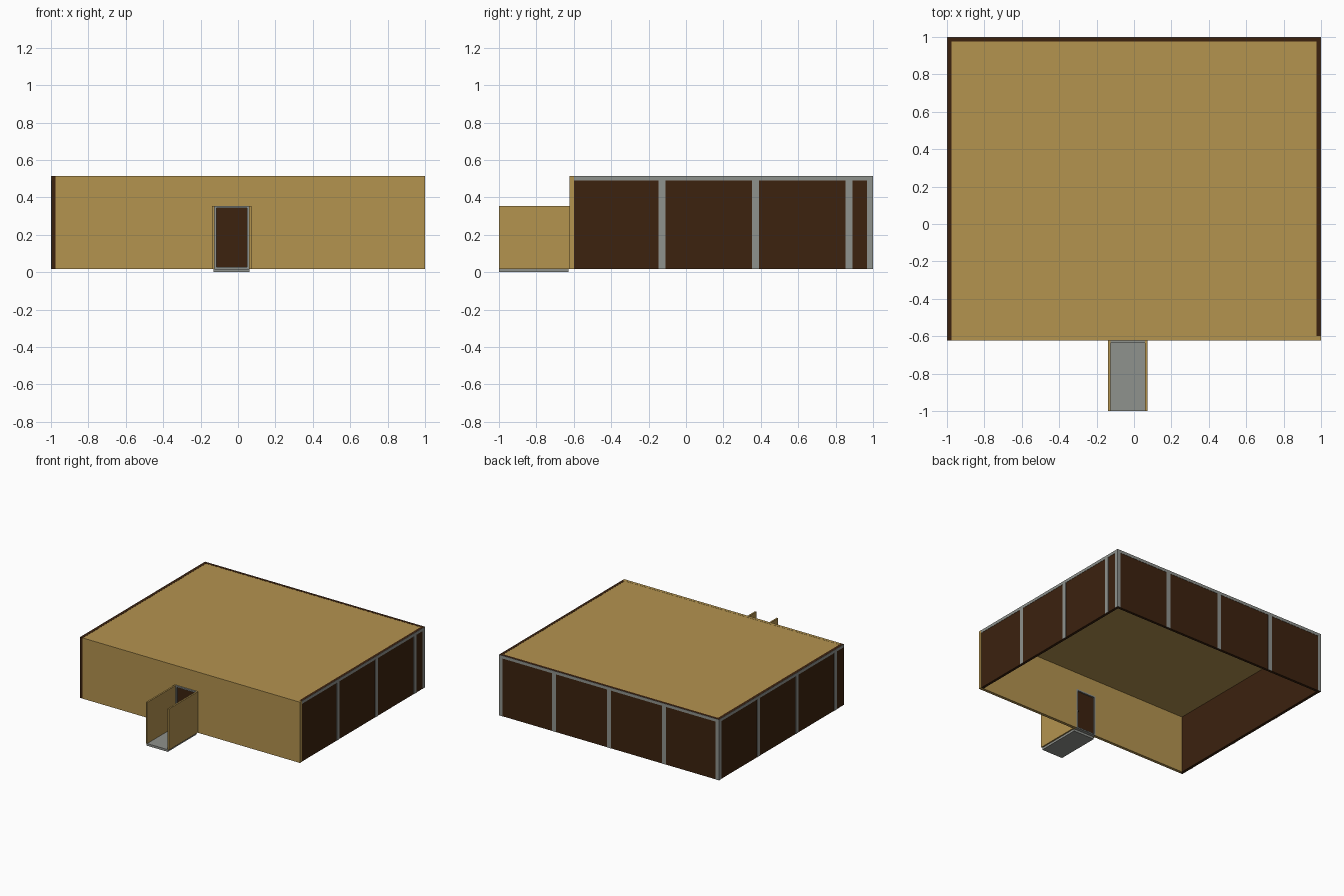
import bpy

if "Cube" in bpy.data.objects:
    bpy.data.objects.remove(bpy.data.objects["Cube"])


def material(name, rgb):
    m = bpy.data.materials.new(name)
    m.diffuse_color = (*rgb, 1)
    m.use_nodes = True
    m.node_tree.nodes["Principled BSDF"].inputs["Base Color"].default_value = m.diffuse_color
    return m


TAN = material("tan board", (0.456, 0.292, 0.078))
BROWN = material("dark brown panel", (0.045, 0.016, 0.0045))
GRAY = material("gray trim", (0.275, 0.287, 0.266))


def box(name, x, y, z, mat):
    """Box from (low, high) ranges along each axis."""
    bpy.ops.mesh.primitive_cube_add(size=1, location=[sum(r) / 2 for r in (x, y, z)])
    ob = bpy.context.object
    ob.name = name
    ob.scale = [r[1] - r[0] for r in (x, y, z)]
    bpy.ops.object.transform_apply(location=False, rotation=False, scale=True)
    ob.data.materials.append(mat)
    return ob


Z0, Z1 = 0.016, 0.515       # wall bottom and top
FRONT, INNER = -0.624, -0.6  # front wall faces
T = 0.002                    # trim plate thickness
DX0, DX1, DZ = -0.125, 0.06, 0.355  # doorway

# Front wall with doorway: two sides and a lintel
box("front_wall_left", (-0.975, DX0), (FRONT, INNER), (Z0, Z1), TAN)
box("front_wall_right", (DX1, 1), (FRONT, INNER), (Z0, Z1), TAN)
box("front_wall_lintel", (DX0, DX1), (FRONT, INNER), (DZ, Z1), TAN)

# Dark side and back walls
box("left_wall", (-1 + T, -0.975), (FRONT, 1 - T), (Z0, Z1), BROWN)
box("right_wall", (0.977, 1 - T), (INNER, 1 - T), (Z0, Z1), BROWN)
box("back_wall", (-0.975, 0.977), (0.977, 1 - T), (Z0, Z1), BROWN)

# Roof panel set between the walls
box("roof", (-0.975, 0.977), (INNER, 0.977), (Z1 - 0.022, Z1 - 0.001), TAN)

# Gray trim: top rails and posts as thin plates
RAIL = Z1 - 0.024
box("right_top_rail", (1 - T, 1), (INNER, 1), (RAIL, Z1), GRAY)
box("left_top_rail", (-1, -1 + T), (FRONT, 1), (RAIL, Z1), GRAY)
box("back_top_rail", (-1 + T, 1 - T), (1 - T, 1), (RAIL, Z1), GRAY)
for i, y in enumerate((-0.128, 0.372, 0.872, 0.984)):
    w = 0.018 if i < 3 else 0.016
    box(f"right_post_{i}", (1 - T, 1), (y - w, y + w), (Z0, RAIL), GRAY)
for i, y in enumerate((-0.515, -0.015, 0.485, 0.984)):
    w = 0.018 if i < 3 else 0.016
    box(f"left_post_{i}", (-1, -1 + T), (y - w, y + w), (Z0, RAIL), GRAY)
for i, x in enumerate((-0.984, -0.5, 0, 0.5, 0.984)):
    w = 0.018 if 0 < i < 4 else 0.014
    box(f"back_post_{i}", (x - w, x + w), (1 - T, 1), (Z0, RAIL), GRAY)

# Door frame and door
F = 0.011
FY = (-0.636, INNER)
box("door_jamb_left", (DX0, DX0 + F), FY, (0.018, DZ), GRAY)
box("door_jamb_right", (DX1 - F, DX1), FY, (0.018, DZ), GRAY)
box("door_head", (DX0 + F, DX1 - F), FY, (DZ - F, DZ), GRAY)
box("door_sill", (DX0 + F, DX1 - F), FY, (0.018, 0.028), GRAY)
box("door", (DX0 + F, DX1 - F), (-0.622, -0.612), (0.028, DZ - F), BROWN)
box("door_handle", (0.034, 0.042), (-0.63, -0.604), (0.168, 0.176), BROWN)

# Open porch: floor slab and two side walls
box("porch_floor", (-0.131, 0.062), (-1, -0.628), (0, 0.018), GRAY)
box("porch_wall_left", (-0.138, DX0), (-1, FRONT), (0.018, DZ), TAN)
box("porch_wall_right", (DX1, 0.073), (-1, FRONT), (0.018, DZ), TAN)
